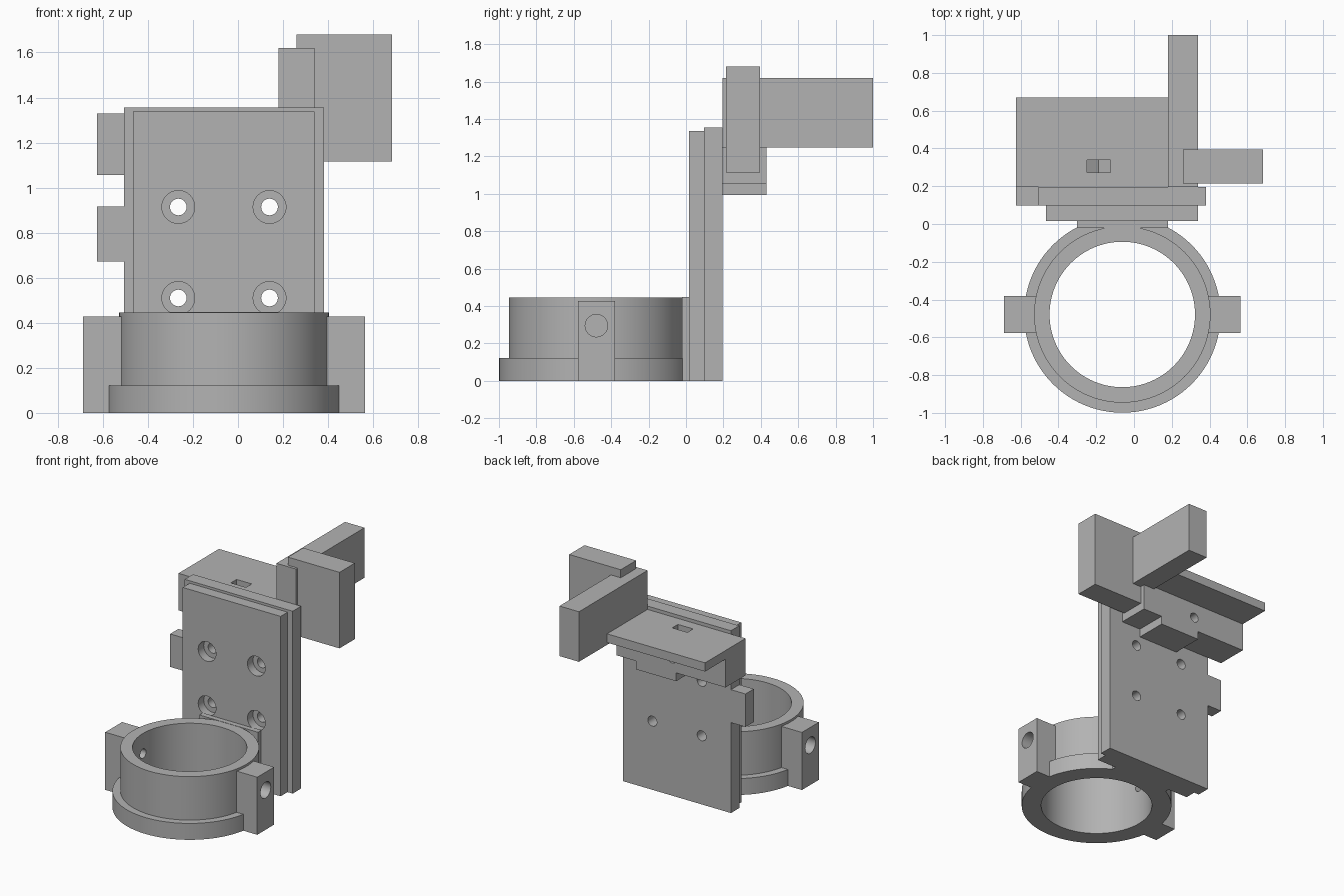
import bpy
import bmesh
from math import pi, radians
from mathutils import Matrix, Vector

cube = bpy.data.objects.get("Cube")
if cube:
    bpy.data.objects.remove(cube, do_unlink=True)

GREY = (0.45, 0.45, 0.45, 1)
grey = bpy.data.materials.new("matte grey")
grey.use_nodes = True
grey.diffuse_color = GREY
grey.node_tree.nodes["Principled BSDF"].inputs["Base Color"].default_value = GREY

RING_X, RING_Y = -0.062, -0.479


def finish(name, bm):
    bmesh.ops.recalc_face_normals(bm, faces=bm.faces)
    mesh = bpy.data.meshes.new(name)
    bm.to_mesh(mesh)
    bm.free()
    mesh.materials.append(grey)
    obj = bpy.data.objects.new(name, mesh)
    bpy.context.collection.objects.link(obj)
    return obj


def box(name, x, y, z):
    """Box from (low, high) ranges on each axis."""
    bm = bmesh.new()
    size = Vector((x[1] - x[0], y[1] - y[0], z[1] - z[0]))
    mid = Vector((sum(x), sum(y), sum(z))) / 2
    bmesh.ops.create_cube(bm, size=1, matrix=Matrix.Translation(mid) @ Matrix.Diagonal(size).to_4x4())
    return finish(name, bm)


def rod(name, axis, centre, radius, span, sides=32):
    """Cylinder along x or y; centre holds the two remaining coordinates."""
    mid = sum(span) / 2
    if axis == "X":
        place = Matrix.Translation((mid, *centre)) @ Matrix.Rotation(pi / 2, 4, "Y")
    else:
        place = Matrix.Translation((centre[0], mid, centre[1])) @ Matrix.Rotation(pi / 2, 4, "X")
    bm = bmesh.new()
    bmesh.ops.create_cone(bm, cap_ends=True, segments=sides, radius1=radius, radius2=radius,
                          depth=span[1] - span[0], matrix=place)
    return finish(name, bm)


def cut(obj, cutter):
    cutter.hide_render = True
    cutter.hide_viewport = True
    mod = obj.modifiers.new("cut", "BOOLEAN")
    mod.operation = "DIFFERENCE"
    mod.solver = "EXACT"
    mod.object = cutter


def smooth(obj):
    """Bake the cuts, then smooth the round walls only."""
    bpy.context.view_layer.update()
    graph = bpy.context.evaluated_depsgraph_get()
    baked = bpy.data.meshes.new_from_object(obj.evaluated_get(graph))
    obj.modifiers.clear()
    obj.data = baked
    bpy.ops.object.select_all(action="DESELECT")
    obj.select_set(True)
    bpy.context.view_layer.objects.active = obj
    bpy.ops.object.shade_smooth_by_angle(angle=radians(25))


# Stepped holder ring, lathed from its cross-section
bm = bmesh.new()
profile = [(0.385, 0), (0.52, 0), (0.52, 0.122), (0.467, 0.122), (0.467, 0.445), (0.385, 0.445)]
verts = [bm.verts.new((RING_X + r, RING_Y, z)) for r, z in profile]
edges = [bm.edges.new((verts[i - 1], verts[i])) for i in range(len(verts))]
bmesh.ops.spin(bm, geom=verts + edges, cent=(RING_X, RING_Y, 0), axis=(0, 0, 1),
               angle=2 * pi, steps=96, use_merge=True)
bmesh.ops.remove_doubles(bm, verts=bm.verts, dist=0.0001)
ring = finish("holder_ring", bm)

# Screw lugs on both sides of the ring
lugs = []
for side, name in ((-1, "right"), (1, "left")):
    xs = sorted((RING_X + side * 0.42, RING_X + side * 0.625))
    lug = box(name + "_screw_lug", xs, (RING_Y - 0.099, RING_Y + 0.099), (0, 0.428))
    pocket = sorted((RING_X + side * 0.475, RING_X + side * 0.7))
    cut(lug, rod(name + "_lug_pocket", "X", (RING_Y, 0.295), 0.06, pocket))
    lugs.append(lug)
pilot = rod("pilot_hole", "X", (RING_Y, 0.295), 0.035, (RING_X - 0.6, RING_X - 0.3))
cut(ring, pilot)
cut(lugs[0], pilot)

# Web joining ring and plate
box("ring_web", (-0.302, 0.18), (-0.022, 0.02), (0, 0.447))

# Two stacked plates with counterbored holes
front_plate = box("front_plate", (-0.465, 0.34), (0.015, 0.097), (0, 1.337))
back_plate = box("back_plate", (-0.506, 0.382), (0.097, 0.195), (0, 1.355))
for x in (-0.265, 0.14):
    for z in (0.51, 0.914):
        bore = rod("screw_hole", "Y", (x, z), 0.037, (-0.1, 0.3))
        cut(front_plate, bore)
        cut(back_plate, bore)
        cut(front_plate, rod("counterbore", "Y", (x, z), 0.073, (-0.1, 0.08)))

# Side tab of the back plate
box("side_tab", (-0.626, -0.5), (0.097, 0.195), (0.672, 0.917))

# Shelf with the clamp block below it
shelf = box("shelf", (-0.626, 0.19), (0.195, 0.67), (1.265, 1.33))
block = box("clamp_block", (-0.626, 0.27), (0.195, 0.43), (1.055, 1.265))
box("clamp_foot", (-0.22, 0.11), (0.195, 0.43), (0.993, 1.055))
slot = box("nut_slot", (-0.25, -0.125), (0.273, 0.34), (1.155, 1.4))
cut(shelf, slot)
cut(block, slot)
cut(block, rod("nut_pocket", "Y", (-0.1875, 1.155), 0.072, (0.273, 0.34), 6))
cut(block, rod("clamp_hole", "Y", (-0.1875, 1.155), 0.035, (0.19, 0.5)))

# Rear arm and upright bar
box("rear_arm", (0.18, 0.34), (0.195, 1), (1.248, 1.62))
box("upright_bar", (0.26, 0.684), (0.215, 0.395), (1.115, 1.68))

for part in [ring, front_plate, back_plate, shelf, block] + lugs:
    smooth(part)
